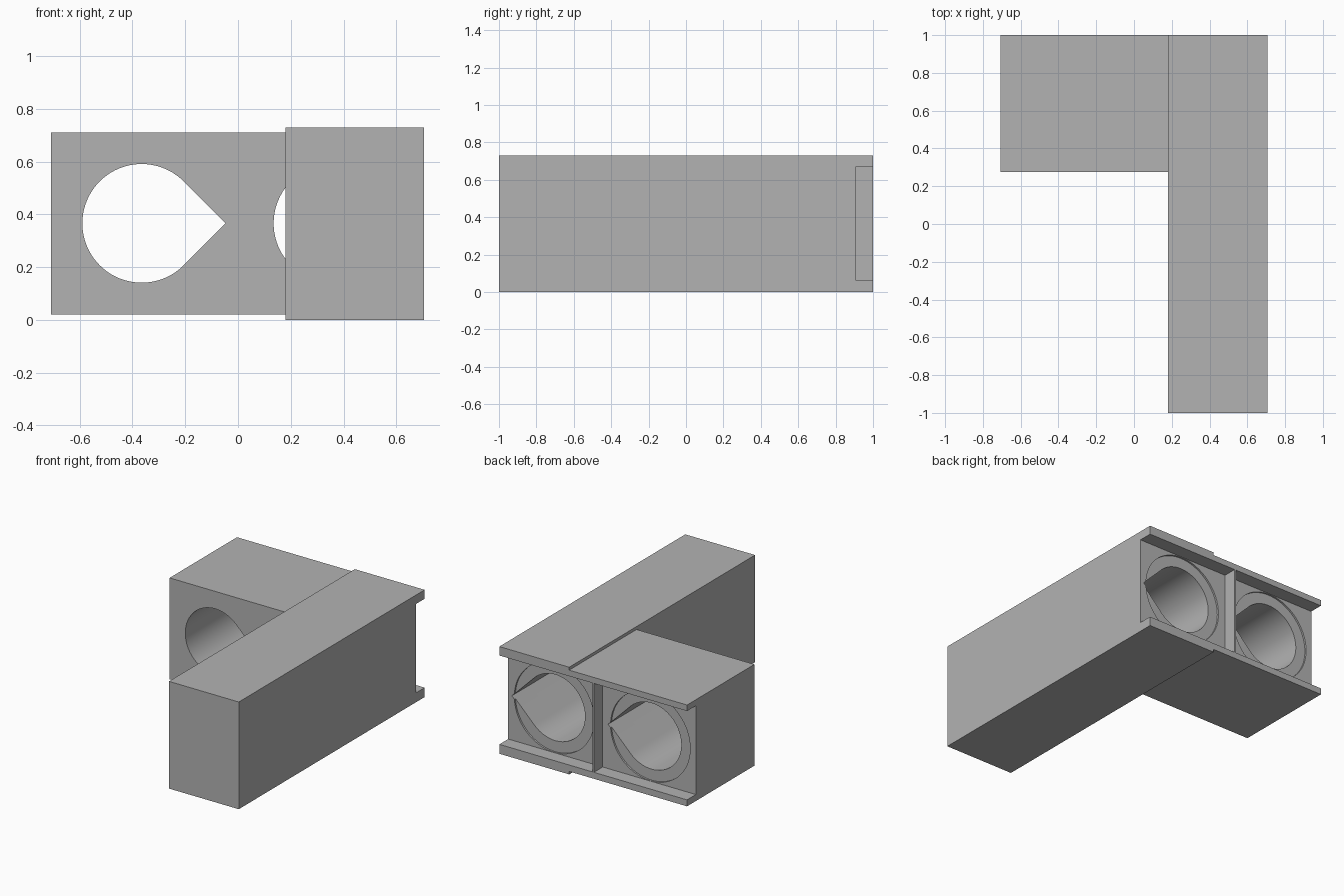
import bpy
import bmesh
from math import cos, sin, pi, sqrt

default = bpy.data.objects.get("Cube")
if default:
    bpy.data.objects.remove(default)

MID_Z = 0.366
BACK = 1.0
FLOOR = 0.905           # depth of the rear recess
BLOCK_FRONT = 0.275

grey = bpy.data.materials.new("plain grey")
grey.use_nodes = True
grey.diffuse_color = (0.45, 0.45, 0.45, 1)
grey.node_tree.nodes["Principled BSDF"].inputs["Base Color"].default_value = (0.45, 0.45, 0.45, 1)


def prism(name, outline, y0, y1):
    """Extrude an x-z outline along y."""
    bm = bmesh.new()
    face = bm.faces.new([bm.verts.new((x, y0, z)) for x, z in outline])
    new = bmesh.ops.extrude_face_region(bm, geom=[face])["geom"]
    verts = [v for v in new if isinstance(v, bmesh.types.BMVert)]
    bmesh.ops.translate(bm, verts=verts, vec=(0, y1 - y0, 0))
    bmesh.ops.recalc_face_normals(bm, faces=bm.faces)
    mesh = bpy.data.meshes.new(name)
    bm.to_mesh(mesh)
    bm.free()
    mesh.materials.append(grey)
    obj = bpy.data.objects.new(name, mesh)
    bpy.context.collection.objects.link(obj)
    return obj


def rect(x0, x1, z0, z1):
    return [(x0, z0), (x1, z0), (x1, z1), (x0, z1)]


def arc(cx, r, start, end, steps):
    angles = [start + (end - start) * i / steps for i in range(steps + 1)]
    return [(cx + r * cos(a), MID_Z + r * sin(a)) for a in angles]


def combine(target, tool, operation):
    mod = target.modifiers.new(operation, "BOOLEAN")
    mod.operation = operation
    mod.solver = "EXACT"
    mod.object = tool
    bpy.context.view_layer.objects.active = target
    bpy.ops.object.modifier_apply(modifier=mod.name)
    bpy.data.objects.remove(tool)


# Long bar joined to the short side block
body = prism("housing", rect(0.18, 0.706, 0, 0.73), -1, BACK)
side_block = prism("side_block", rect(-0.708, 0.2, 0.02, 0.71), BLOCK_FRONT, BACK)
combine(body, side_block, "UNION")

# Rear recess, open at both ends, split by a thin divider
for x0, x1 in ((-0.8, -0.006), (0.006, 0.8)):
    combine(body, prism("recess", rect(x0, x1, 0.064, 0.669), FLOOR, 1.1), "DIFFERENCE")

# Shallow round seats and teardrop bores; the bar's bore is blind
R = 0.225
for cx, end in ((-0.365, 0.1), (0.36, BLOCK_FRONT - 0.004)):
    seat = arc(cx, 0.3, 0, 2 * pi, 80)[:-1]
    combine(body, prism("seat", seat, FLOOR - 0.012, FLOOR + 0.02), "DIFFERENCE")
    drop = arc(cx, R, pi / 4, 7 * pi / 4, 60) + [(cx + R * sqrt(2), MID_Z)]
    combine(body, prism("bore", drop, end, FLOOR + 0.03), "DIFFERENCE")

bpy.ops.object.select_all(action="DESELECT")
body.select_set(True)
bpy.context.view_layer.objects.active = body
bpy.ops.object.shade_smooth_by_angle(angle=pi / 6)
